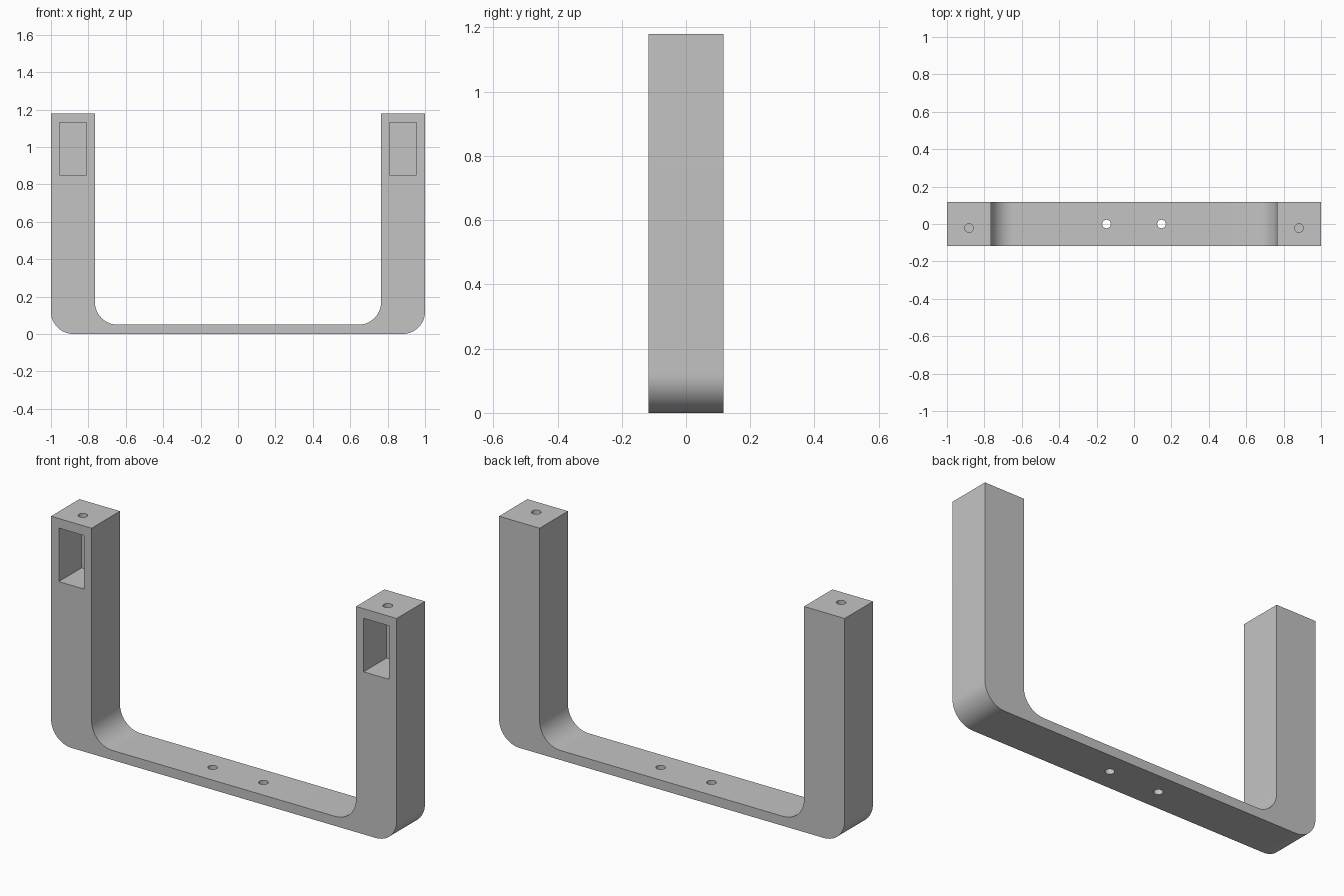
import bpy, bmesh, math
from mathutils import Matrix

cube = bpy.data.objects.get("Cube")
if cube:
    bpy.data.objects.remove(cube, do_unlink=True)

WIDTH, HEIGHT, HALF_DEPTH = 1.0, 1.18, 0.117
INNER, FLOOR, RADIUS, HOLE = 0.765, 0.05, 0.12, 0.023

grey = bpy.data.materials.new("Light grey")
grey.use_nodes = True
colour = (0.55, 0.55, 0.55, 1)
grey.diffuse_color = colour
grey.node_tree.nodes["Principled BSDF"].inputs["Base Color"].default_value = colour


def make_object(name, bm):
    bmesh.ops.recalc_face_normals(bm, faces=bm.faces)
    mesh = bpy.data.meshes.new(name)
    bm.to_mesh(mesh)
    bm.free()
    mesh.materials.append(grey)
    obj = bpy.data.objects.new(name, mesh)
    bpy.context.collection.objects.link(obj)
    return obj


def arc(cx, cz, start, end, steps=16):
    angles = [math.radians(start + (end - start) * i / steps) for i in range(steps + 1)]
    return [(cx + RADIUS * math.cos(a), cz + RADIUS * math.sin(a)) for a in angles]


# U-shaped bracket: half profile from bottom centre to inner floor, then mirrored
half = arc(WIDTH - RADIUS, RADIUS, -90, 0)
half += [(WIDTH, HEIGHT), (INNER, HEIGHT)]
half += arc(INNER - RADIUS, FLOOR + RADIUS, 0, -90)
profile = half + [(-x, z) for x, z in reversed(half)]
bm = bmesh.new()
face = bm.faces.new([bm.verts.new((x, -HALF_DEPTH, z)) for x, z in profile])
side = bmesh.ops.extrude_face_region(bm, geom=[face])
moved = [v for v in side["geom"] if isinstance(v, bmesh.types.BMVert)]
bmesh.ops.translate(bm, verts=moved, vec=(0, 2 * HALF_DEPTH, 0))
bracket = make_object("bracket", bm)


def box_cutter(name, low, high):
    bm = bmesh.new()
    bmesh.ops.create_cube(bm, size=1)
    for v in bm.verts:
        v.co = [lo + (c + 0.5) * (hi - lo) for c, lo, hi in zip(v.co, low, high)]
    return make_object(name, bm)


def hole_cutter(name, x, y, low, high):
    bm = bmesh.new()
    bmesh.ops.create_cone(bm, cap_ends=True, segments=32, radius1=HOLE, radius2=HOLE,
                          depth=high - low,
                          matrix=Matrix.Translation((x, y, (low + high) / 2)))
    return make_object(name, bm)


# Front pockets, screw holes in the leg tops and through holes in the base
cutters = []
for label, s in (("left", 1), ("right", -1)):
    x = s * 0.882
    cutters += [
        box_cutter(label + "_pocket_cutter", (x - 0.073, -0.2, 0.85), (x + 0.073, 0.072, 1.13)),
        hole_cutter(label + "_top_hole_cutter", x, -0.022, 1.0, 1.3),
        hole_cutter(label + "_base_hole_cutter", s * 0.147, 0, -0.1, 0.15),
    ]
for cutter in cutters:
    cutter.hide_render = True
    mod = bracket.modifiers.new(cutter.name, "BOOLEAN")
    mod.operation = "DIFFERENCE"
    mod.solver = "EXACT"
    mod.object = cutter

# Bake the cuts and remove the cutters
depsgraph = bpy.context.evaluated_depsgraph_get()
cut_mesh = bpy.data.meshes.new_from_object(bracket.evaluated_get(depsgraph))
bracket.modifiers.clear()
bracket.data = cut_mesh
for cutter in cutters:
    bpy.data.objects.remove(cutter, do_unlink=True)
cut_mesh.materials.clear()
cut_mesh.materials.append(grey)
for poly in cut_mesh.polygons:
    poly.material_index = 0

# Smooth fillets and holes, sharp edges elsewhere
bpy.ops.object.select_all(action="DESELECT")
bracket.select_set(True)
bpy.context.view_layer.objects.active = bracket
bpy.ops.object.shade_smooth_by_angle(angle=math.radians(30))
